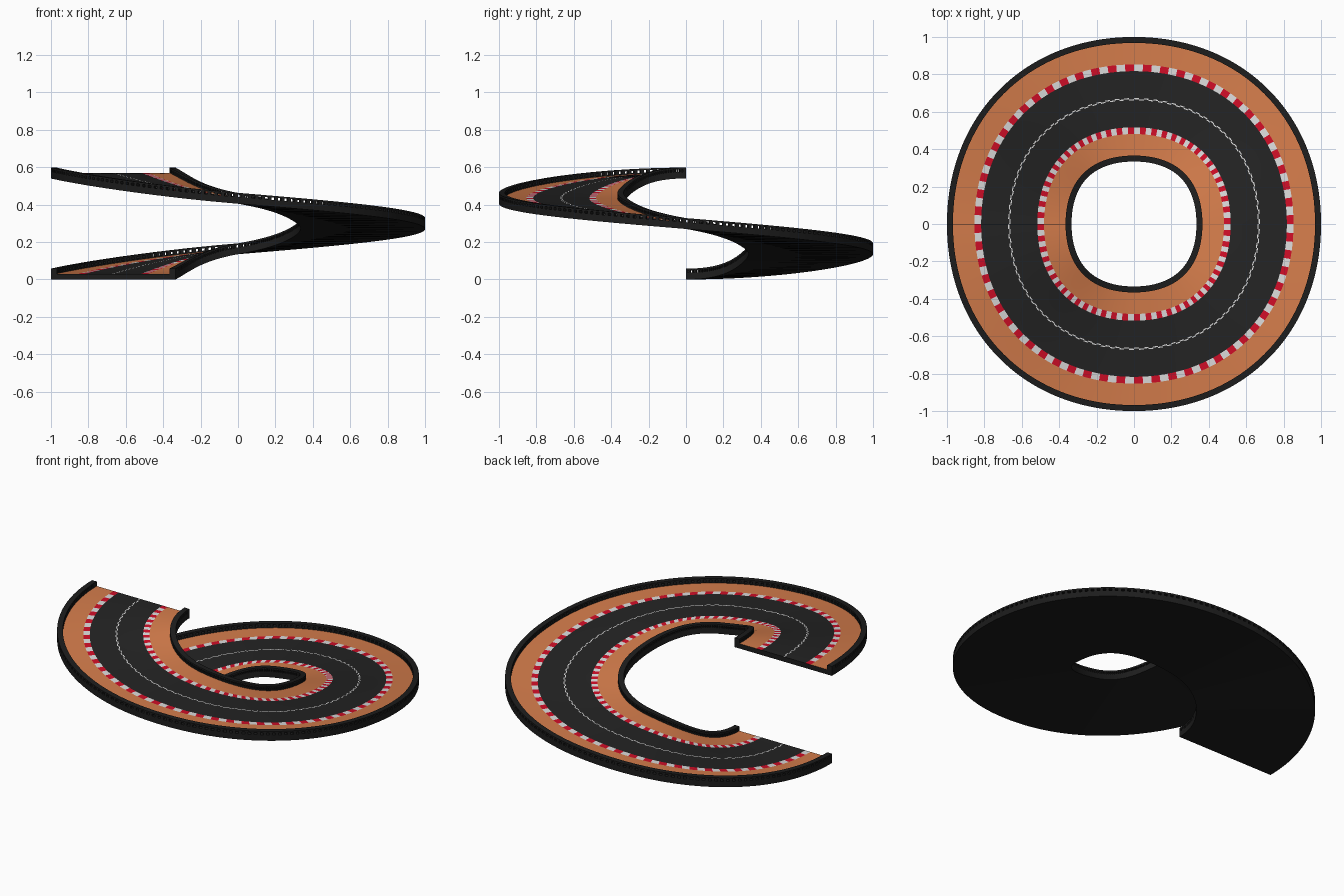
import bpy
from mathutils import Vector

cube = bpy.data.objects.get("Cube")
if cube:
    bpy.data.objects.remove(cube, do_unlink=True)

QUARTER = 90             # segments in each quarter turn
COUNT = 4 * QUARTER
RADIUS, HALF = 0.667, 0.333
BULGE = 0.6              # handle length of each quarter curve
RISE = 0.54
DECK, CURB, GAP_TOP, TOP = 0.03, 0.036, 0.049, 0.058
WALL = 0.032


def material(name, color):
    m = bpy.data.materials.new(name)
    m.use_nodes = True
    m.diffuse_color = (*color, 1)
    m.node_tree.nodes["Principled BSDF"].inputs["Base Color"].default_value = (*color, 1)
    return m


MATS = [
    material("barrier_black", (0.012, 0.012, 0.012)),
    material("asphalt", (0.017, 0.017, 0.017)),
    material("orange_gravel", (0.65, 0.2, 0.07)),
    material("kerb_red", (0.62, 0.004, 0.02)),
    material("kerb_white", (0.7, 0.7, 0.7)),
]
BLACK, ASPHALT, ORANGE, RED, WHITE = range(5)


def climb(u):
    """Height share along the four quarters, easing flat at both ends."""
    if u < 1:
        return (2 * u * u - u ** 3) / 4
    if u > 3:
        return 1 - climb(4 - u)
    return u / 4


def station(i):
    """Centre point and outward direction at step i."""
    q = min(i // QUARTER, 3)
    t = i / QUARTER - q
    s = 1 - t
    a = [Vector((-1, 0)), Vector((0, 1)), Vector((1, 0)), Vector((0, -1))]
    p0, p3 = a[q], a[(q + 1) % 4]
    p1, p2 = p0 + p3 * BULGE, p3 + p0 * BULGE
    p = p0 * s**3 + p1 * 3 * s * s * t + p2 * 3 * s * t * t + p3 * t**3
    d = ((p1 - p0) * s * s + (p2 - p1) * 2 * s * t + (p3 - p2) * t * t).normalized()
    return p * RADIUS, Vector((-d.y, d.x)), RISE * climb(i / QUARTER)


STATIONS = [station(i) for i in range(COUNT + 1)]


def ring(i, profile):
    p, n, z = STATIONS[i]
    return [(p.x + n.x * o, p.y + n.y * o, z + h) for o, h in profile]


def sweep(name, profile, spans, color=lambda step, side: BLACK):
    """Closed profile carried along each span of steps, capped at both ends."""
    verts, faces, mats = [], [], []
    k = len(profile)
    for first, last in spans:
        start = len(verts)
        for i in range(first, last + 1):
            verts += ring(i, profile)
        for i in range(last - first):
            b = start + i * k
            for j in range(k):
                e = (j + 1) % k
                faces.append((b + j, b + k + j, b + k + e, b + e))
                mats.append(color(first + i, j))
        end = len(verts) - k
        faces.append(tuple(range(start, start + k)))
        faces.append(tuple(reversed(range(end, end + k))))
        mats += [BLACK, BLACK]
    mesh = bpy.data.meshes.new(name)
    mesh.from_pydata(verts, [], faces)
    for m in MATS:
        mesh.materials.append(m)
    mesh.polygons.foreach_set("material_index", mats)
    mesh.update()
    obj = bpy.data.objects.new(name, mesh)
    bpy.context.collection.objects.link(obj)
    bpy.ops.object.select_all(action="DESELECT")
    obj.select_set(True)
    bpy.context.view_layer.objects.active = obj
    bpy.ops.object.mode_set(mode="EDIT")
    bpy.ops.mesh.select_all(action="SELECT")
    bpy.ops.mesh.normals_make_consistent(inside=False)
    bpy.ops.object.mode_set(mode="OBJECT")
    bpy.ops.object.shade_smooth_by_angle()
    return obj


# Deck: curbs at the sides, gravel, kerbs, asphalt and the broken centre line
inner = HALF - WALL
cuts = [inner, 0.186, 0.15, 0.006]
across = [-c for c in cuts] + [0] + cuts[::-1]
profile = [(HALF, 0), (-HALF, 0), (-HALF, CURB), (-inner, CURB)]
profile += [(o, DECK) for o in across]
profile += [(inner, CURB), (HALF, CURB)]
FIRST = 4                # profile side of the first gravel strip
BANDS = [ORANGE, "kerb", ASPHALT, "left", "right", ASPHALT, "kerb", ORANGE]


def deck_color(step, side):
    if not FIRST <= side < FIRST + len(BANDS):
        return BLACK
    band = BANDS[side - FIRST]
    if band == "kerb":
        return RED if step // 3 % 2 else WHITE
    if band == "left":
        return WHITE if step % 4 < 2 else ASPHALT
    if band == "right":
        return ASPHALT if step % 4 < 2 else WHITE
    return band


sweep("track_deck", profile, [(0, COUNT)], deck_color)

# Barriers: a row of short posts under a continuous top rail
posts = [(i, i + 1) for i in range(0, COUNT, 2)] + [(COUNT - 1, COUNT)]
for side, label in ((-1, "inner"), (1, "outer")):
    a, b = side * inner, side * HALF
    sweep(label + "_posts", [(a, CURB), (b, CURB), (b, GAP_TOP), (a, GAP_TOP)], posts)
    sweep(label + "_rail", [(a, GAP_TOP), (b, GAP_TOP), (b, TOP), (a, TOP)], [(0, COUNT)])
